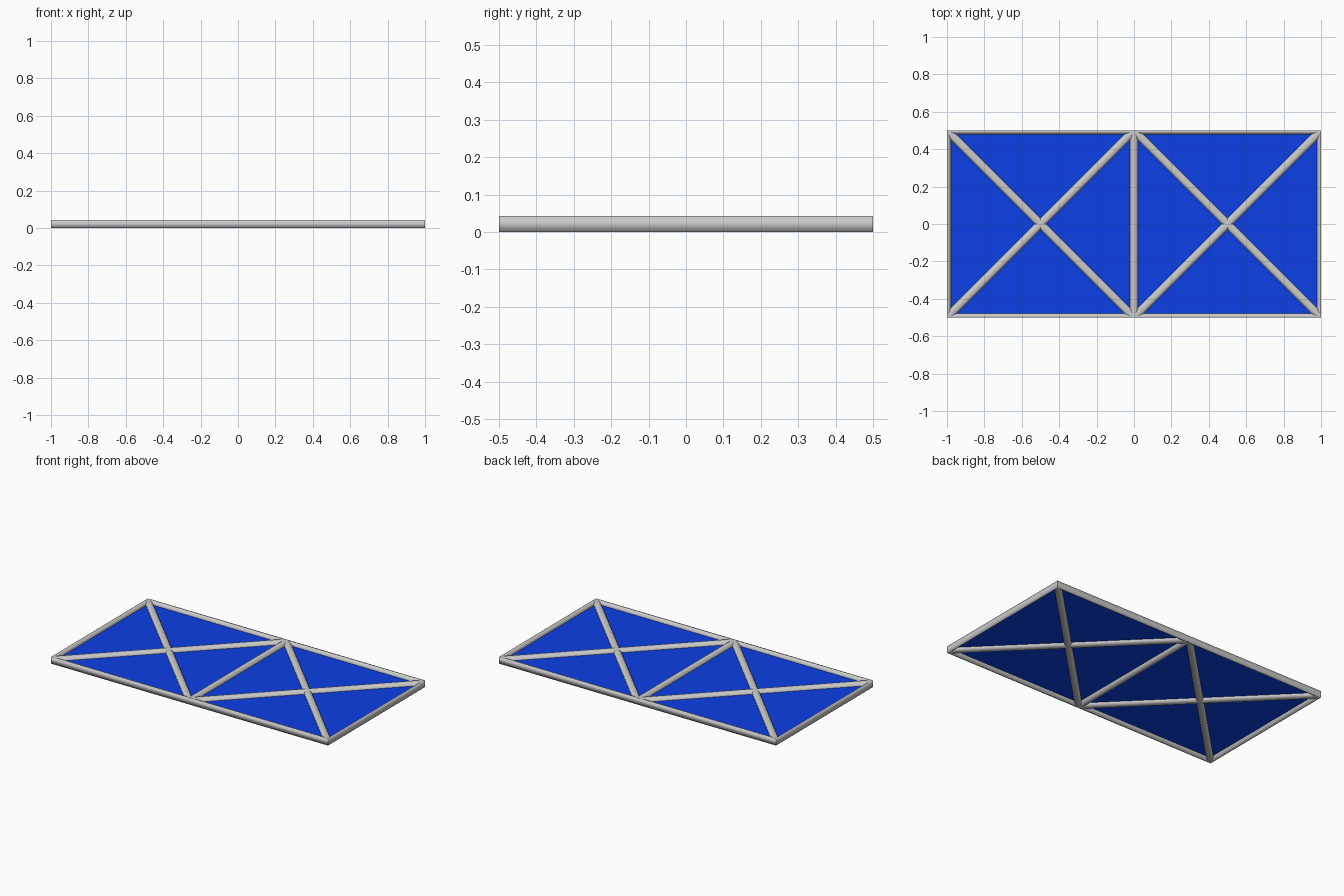
import bpy, bmesh, math
from mathutils import Vector, Matrix

if "Cube" in bpy.data.objects:
    bpy.data.objects.remove(bpy.data.objects["Cube"])

R = 0.0215                      # half thickness of the truss
HX, HY = 1.0, 0.5               # half size of the panel
SIDES = 8


def bar(name, p, q, cuts=(), cap=None):
    """Tube from p to q, cut by (point, normal) planes; cap closes the outer side."""
    p, q = Vector((*p, R)), Vector((*q, R))
    d = q - p
    bm = bmesh.new()
    rr = R / math.cos(math.pi / SIDES)
    bmesh.ops.create_cone(bm, cap_ends=False, segments=SIDES,
                          radius1=rr, radius2=rr, depth=d.length)
    bm.transform(Matrix.Rotation(math.pi / SIDES, 4, 'Z'))
    bm.transform(Matrix.Translation((p + q) / 2) @ d.to_track_quat('Z', 'Y').to_matrix().to_4x4())
    for co, no in cuts:
        bmesh.ops.bisect_plane(bm, geom=bm.verts[:] + bm.edges[:] + bm.faces[:],
                               plane_co=co, plane_no=no, clear_outer=True)
    if cap:
        n = Vector(cap)
        long_edges = [e for e in bm.edges if e.is_boundary
                      and e.calc_length() > d.length * 0.9]
        bmesh.ops.contextual_create(bm, geom=long_edges)
    bmesh.ops.recalc_face_normals(bm, faces=bm.faces[:])
    if cap:
        face = max(bm.faces, key=lambda f: abs(f.normal.dot(n)) + f.calc_area())
        if face.normal.dot(n) < 0:
            bmesh.ops.reverse_faces(bm, faces=bm.faces[:])
    for f in bm.faces:
        f.smooth = True
    me = bpy.data.meshes.new(name)
    bm.to_mesh(me)
    bm.free()
    ob = bpy.data.objects.new(name, me)
    bpy.context.collection.objects.link(ob)


# outer frame: half tubes, flat on the outside
for s, name in ((-1, "front"), (1, "back")):
    bar(name + "_rail", (-HX, s * HY), (HX, s * HY),
        [((0, s * HY, 0), (0, s, 0))], (0, s, 0))
for s, name in ((-1, "left"), (1, "right")):
    bar(name + "_rail", (s * HX, -HY), (s * HX, HY),
        [((s * HX, 0, 0), (s, 0, 0))], (s, 0, 0))

# middle bar
bar("middle_bar", (0, -HY), (0, HY))

# crossed braces in each square bay, trimmed to the bay
for cx, side in ((-0.5, "left"), (0.5, "right")):
    box = [((cx + 0.5 * x, 0.5 * y, 0), (x, y, 0))
           for x, y in ((1, 0), (-1, 0), (0, 1), (0, -1))]
    for s, kind in ((1, "rising"), (-1, "falling")):
        bar(f"{side}_{kind}_brace", (cx - 0.55, -0.55 * s), (cx + 0.55, 0.55 * s), box)

# blue sheet through the middle of the truss
bpy.ops.mesh.primitive_plane_add(size=2, location=(0, 0, R))
sheet = bpy.context.object
sheet.name = "blue_sheet"
sheet.scale = (HX, HY, 1)
mat = bpy.data.materials.new("blue")
mat.diffuse_color = (0.004, 0.05, 0.8, 1)
mat.use_nodes = True
mat.node_tree.nodes["Principled BSDF"].inputs["Base Color"].default_value = mat.diffuse_color
sheet.data.materials.append(mat)
